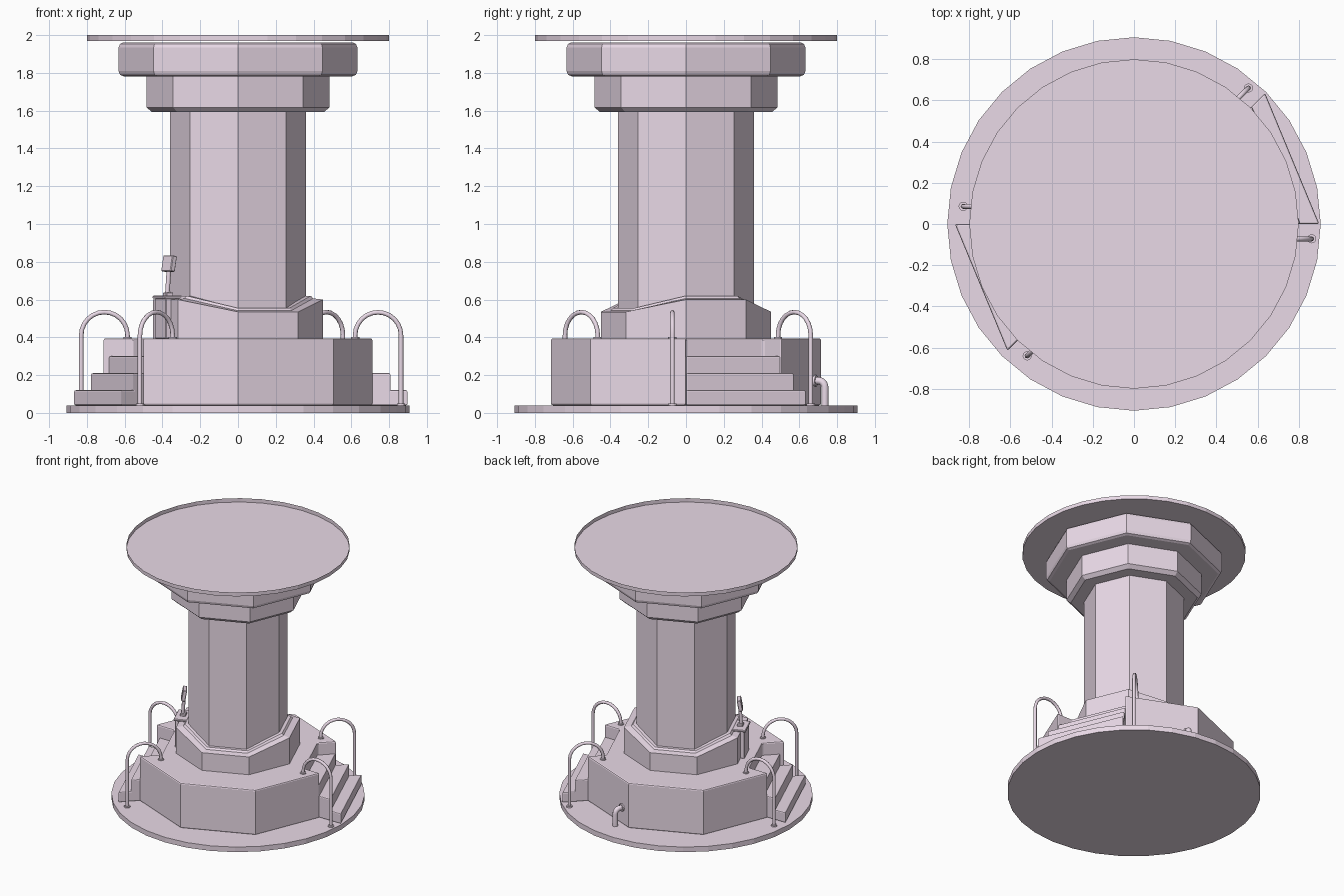
import bpy, bmesh, math
from mathutils import Vector, Matrix

if "Cube" in bpy.data.objects:
    bpy.data.objects.remove(bpy.data.objects["Cube"])

# Pale mauve finish shared by all parts
paint = bpy.data.materials.new("pale_mauve")
paint.diffuse_color = (0.82, 0.70, 0.80, 1)
paint.use_nodes = True
paint.node_tree.nodes["Principled BSDF"].inputs["Base Color"].default_value = paint.diffuse_color

def polar(r, deg, z):
    a = math.radians(deg)
    return Vector((r * math.cos(a), r * math.sin(a), z))

def make(name, verts, faces, bevel=0, segments=2):
    me = bpy.data.meshes.new(name)
    me.from_pydata([tuple(v) for v in verts], [], faces)
    me.materials.append(paint)
    bm = bmesh.new()
    bm.from_mesh(me)
    bmesh.ops.recalc_face_normals(bm, faces=bm.faces)
    bm.to_mesh(me)
    bm.free()
    ob = bpy.data.objects.new(name, me)
    bpy.context.collection.objects.link(ob)
    if bevel:
        m = ob.modifiers.new("bevel", 'BEVEL')
        m.width, m.segments, m.limit_method = bevel, segments, 'ANGLE'
        m.angle_limit = math.radians(60)
    return ob

def loft(name, rings, cap_top=True, **kw):
    n = len(rings[0])
    faces = [tuple(reversed(range(n)))]
    for k in range(len(rings) - 1):
        for i in range(n):
            j = (i + 1) % n
            faces.append((k*n + i, k*n + j, k*n + n + j, k*n + n + i))
    if cap_top:
        faces.append(tuple(range((len(rings) - 1) * n, len(rings) * n)))
    return make(name, [v for r in rings for v in r], faces, **kw)

def ring(r, z, n=8):
    return [polar(r, 360 * i / n, z) for i in range(n)]

def prism(name, pts, z0, z1, **kw):
    return loft(name, [[polar(r, a, z) for r, a in pts] for z in (z0, z1)], **kw)

def tube(name, pts, radius):
    cu = bpy.data.curves.new(name, 'CURVE')
    cu.dimensions = '3D'
    cu.bevel_depth, cu.bevel_resolution, cu.use_fill_caps = radius, 2, True
    cu.materials.append(paint)
    sp = cu.splines.new('POLY')
    sp.points.add(len(pts) - 1)
    for p, q in zip(sp.points, pts):
        p.co = (*q, 1)
    ob = bpy.data.objects.new(name, cu)
    bpy.context.collection.objects.link(ob)
    bpy.ops.object.select_all(action='DESELECT')
    ob.select_set(True)
    bpy.context.view_layer.objects.active = ob
    bpy.ops.object.convert(target='MESH')
    bpy.ops.object.shade_smooth_by_angle(angle=math.radians(50))

def box(name, size, mat, bevel=0.004):
    v = [mat @ Vector((x * size[0] / 2, y * size[1] / 2, z * size[2] / 2))
         for z in (-1, 1) for x, y in ((-1, -1), (1, -1), (1, 1), (-1, 1))]
    return loft(name, [v[:4], v[4:]], bevel=bevel, segments=1)

# Round floor and shallow open ceiling dish
loft("floor_disc", [ring(0.907, 0, 32), ring(0.907, 0.04, 32)])
loft("ceiling_dish", [ring(0.8, 1.97, 32), ring(0.8, 2.0, 32)], cap_top=False)

# Lower platform, octagon notched where the two stairs enter
prism("platform", [(0.715, 0), (0.58, 0), (0.58, 45), (0.715, 45), (0.715, 90), (0.715, 135),
                   (0.715, 180), (0.555, 180), (0.555, 225), (0.715, 225), (0.715, 270),
                   (0.715, 315)], 0.04, 0.395, bevel=0.01)

# Stairs: three wedge-shaped treads on each side
for side, a, inner, radii in (("right", 0, 0.58, (0.9, 0.81, 0.71)),
                              ("left", 180, 0.555, (0.87, 0.78, 0.685))):
    for k, r in enumerate(radii):
        prism(f"{side}_step_{k + 1}", [(inner - 0.02, a), (r, a), (r, a + 45), (inner - 0.02, a + 45)],
              0.04, 0.12 + 0.09 * k, bevel=0.008)

# Plinth with a wavy rim and a thin collar, higher behind the stairs
high = [0.60, 0.60, 0.535, 0.535] * 2
loft("plinth", [ring(0.45, 0.39)] +
     [[polar(r, 45 * i, h + dz) for i, h in enumerate(high)]
      for r, dz in ((0.45, 0), (0.398, 0.006), (0.386, 0.02), (0.34, 0.02))])

# Column and stacked capitals
loft("column", [ring(0.36, 0.5), ring(0.36, 1.62)])
loft("lower_capital", [ring(0.455, 1.592), ring(0.485, 1.618), ring(0.485, 1.785)])
loft("upper_capital", [ring(0.605, 1.782), ring(0.625, 1.79), ring(0.632, 1.81),
                       ring(0.632, 1.935), ring(0.625, 1.953), ring(0.605, 1.962)])

# Arched handrails on both sides of each stair, with foot flanges
def rail(name, deg, off, r_in, r_out):
    d, n = polar(1, deg, 0), polar(1, deg + 90, 0)
    rad, mid = (r_out - r_in) / 2, (r_out + r_in) / 2
    prof = [(r_in, 0.395)]
    prof += [(mid - rad * math.cos(t * math.pi / 12), 0.411 + rad * math.sin(t * math.pi / 12))
             for t in range(13)]
    prof.append((r_out, 0.04))
    tube(name, [d * r + n * off + Vector((0, 0, z)) for r, z in prof], 0.012)
    for tag, r, z in (("inner", r_in, 0.39), ("outer", r_out, 0.038)):
        c = d * r + n * off
        loft(f"{name}_{tag}_flange", [[p + c for p in ring(0.022, z, 12)],
                                      [p + c for p in ring(0.022, z + 0.012, 12)]])

rail("right_rail_front", 0, -0.072, 0.62, 0.863)
rail("right_rail_back", 45, 0.074, 0.615, 0.86)
rail("left_rail_back", 180, -0.086, 0.585, 0.83)
rail("left_rail_front", 225, 0.086, 0.575, 0.82)

# Drain pipe elbow on the back wall
d = polar(1, 67.5, 0)
wall = Vector((0.08, 0.68, 0.17))
bend = [wall + d * (0.025 + 0.035 * math.sin(t * math.pi / 10)) -
        Vector((0, 0, 0.035 * (1 - math.cos(t * math.pi / 10)))) for t in range(6)]
foot = bend[-1].copy()
foot.z = 0.04
tube("drain_pipe", [wall - d * 0.02] + bend + [foot], 0.02)
tube("drain_wall_flange", [wall - d * 0.01, wall + d * 0.012], 0.03)

# Control console on the raised rim behind the left stairs
M = Matrix.Rotation(math.radians(202.5), 4, 'Z')
T = Matrix.Translation
box("console_cabinet", (0.06, 0.15, 0.215), M @ T((0.415, 0, 0.50)))
box("console_top_plate", (0.10, 0.17, 0.016), M @ T((0.405, 0, 0.613)))
box("console_post_base", (0.04, 0.05, 0.02), M @ T((0.40, 0, 0.628)))
tube("console_post", [M @ Vector((0.405, 0, 0.63)), M @ Vector((0.395, 0, 0.77))], 0.013)
box("console_screen", (0.03, 0.09, 0.085),
    M @ T((0.395, 0, 0.79)) @ Matrix.Rotation(math.radians(12), 4, 'Z')
    @ Matrix.Rotation(math.radians(-10), 4, 'Y'))
